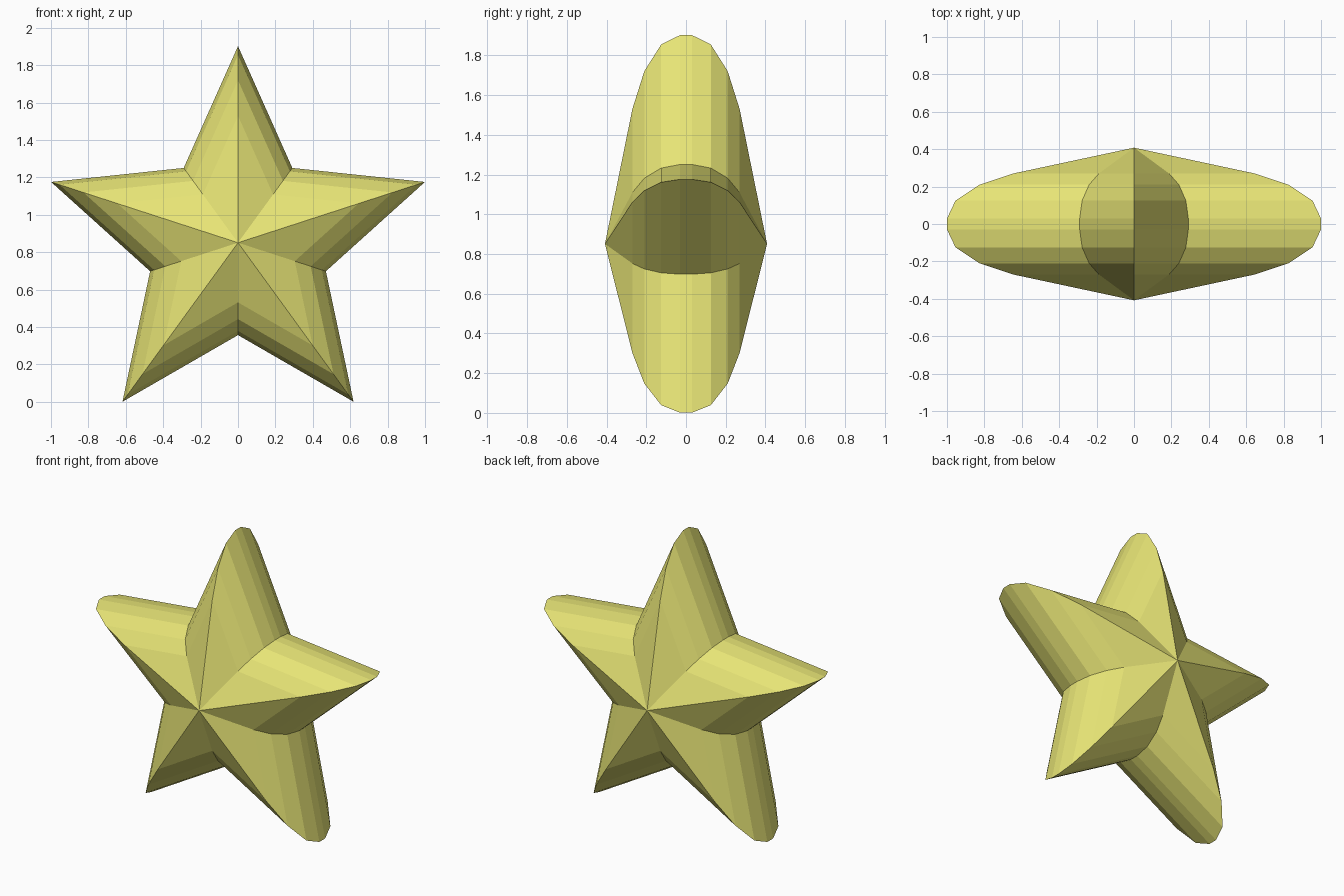
import bpy, bmesh
from math import sin, cos, pi

if "Cube" in bpy.data.objects:
    bpy.data.objects.remove(bpy.data.objects["Cube"])

CENTRE_Z = 0.851
R_TIP, R_VALLEY = 1.051, 0.494
APEX_Y = 0.408
# rounded rim profile: (depth y, scale of the star outline), front to back
half = [(0.27, 0.646), (0.21, 0.827), (0.125, 0.955), (0.03, 1.0)]
profile = [(-y, s) for y, s in half] + [(y, s) for y, s in reversed(half)]

bm = bmesh.new()


def star_ring(y, s):
    ring = []
    for i in range(10):
        r = s * (R_VALLEY if i % 2 else R_TIP)
        a = i * pi / 5
        ring.append(bm.verts.new((r * sin(a), y, CENTRE_Z + r * cos(a))))
    return ring


# stacked star outlines joined by quads
rings = [star_ring(y, s) for y, s in profile]
for a, b in zip(rings, rings[1:]):
    for i in range(10):
        j = (i + 1) % 10
        bm.faces.new((a[i], a[j], b[j], b[i]))

# pointed front and back faces
for ring, y in ((rings[0], -APEX_Y), (rings[-1], APEX_Y)):
    apex = bm.verts.new((0, y, CENTRE_Z))
    for i in range(10):
        bm.faces.new((ring[i], ring[(i + 1) % 10], apex))

bmesh.ops.recalc_face_normals(bm, faces=bm.faces)
mesh = bpy.data.meshes.new("star")
bm.to_mesh(mesh)
bm.free()

# yellow material
mat = bpy.data.materials.new("yellow")
mat.diffuse_color = (0.8, 0.78, 0.18, 1)
mat.use_nodes = True
mat.node_tree.nodes["Principled BSDF"].inputs["Base Color"].default_value = mat.diffuse_color
mesh.materials.append(mat)
star = bpy.data.objects.new("star", mesh)
bpy.context.collection.objects.link(star)
